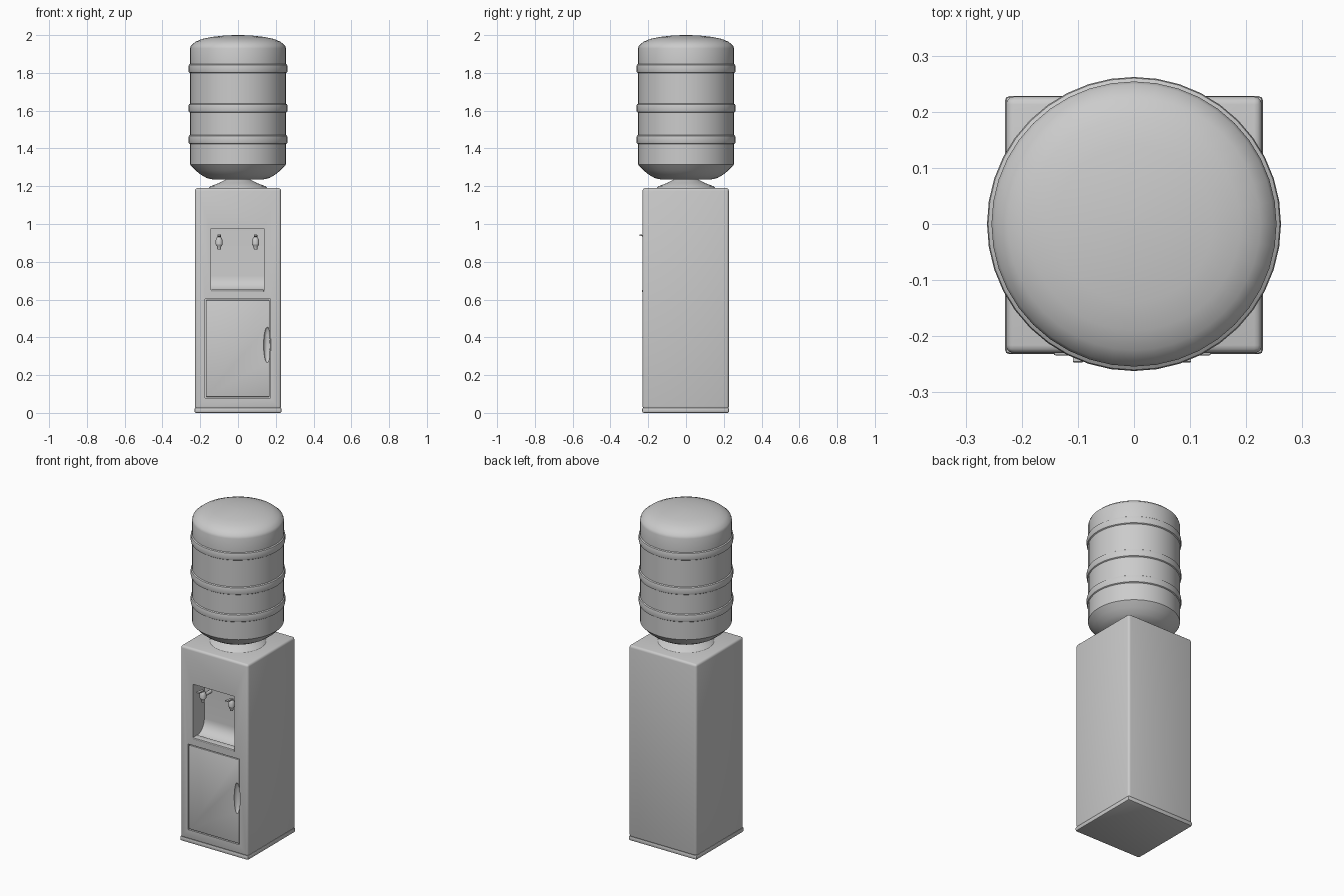
import bpy, bmesh, math
from mathutils import Matrix, Vector

if "Cube" in bpy.data.objects:
    bpy.data.objects.remove(bpy.data.objects["Cube"])


def finish(name, bm):
    bmesh.ops.recalc_face_normals(bm, faces=bm.faces)
    me = bpy.data.meshes.new(name)
    bm.to_mesh(me)
    bm.free()
    ob = bpy.data.objects.new(name, me)
    bpy.context.collection.objects.link(ob)
    return ob


def box(name, lo, hi, bevel=0.0, segments=3):
    lo, hi = Vector(lo), Vector(hi)
    bm = bmesh.new()
    bmesh.ops.create_cube(bm, size=1.0)
    size = hi - lo
    for v in bm.verts:
        v.co = Vector([v.co[i] * size[i] for i in range(3)]) + (lo + hi) / 2
    if bevel:
        bmesh.ops.bevel(bm, geom=bm.edges[:], offset=bevel, segments=segments,
                        profile=0.5, affect='EDGES')
    return finish(name, bm)


def lathe(name, profile, sides=40, matrix=Matrix()):
    """Revolve (radius, height) points about z; open ends are capped."""
    bm = bmesh.new()
    rings = []
    for r, z in profile:
        rings.append([bm.verts.new((r * math.cos(2 * math.pi * i / sides),
                                    r * math.sin(2 * math.pi * i / sides), z))
                      for i in range(sides)])
    for a, b in zip(rings, rings[1:]):
        for i in range(sides):
            j = (i + 1) % sides
            bm.faces.new((a[i], a[j], b[j], b[i]))
    bm.faces.new(rings[0])
    bm.faces.new(rings[-1])
    bm.transform(matrix)
    return finish(name, bm)


def extrude_x(name, profile, x0, x1):
    """Extrude a (y, z) outline along x."""
    bm = bmesh.new()
    face = bm.faces.new([bm.verts.new((x0, y, z)) for y, z in profile])
    ext = bmesh.ops.extrude_face_region(bm, geom=[face])
    verts = [e for e in ext['geom'] if isinstance(e, bmesh.types.BMVert)]
    bmesh.ops.translate(bm, verts=verts, vec=(x1 - x0, 0, 0))
    return finish(name, bm)


def cut(target, cutter):
    mod = target.modifiers.new("cut", 'BOOLEAN')
    mod.operation = 'DIFFERENCE'
    mod.solver = 'EXACT'
    mod.object = cutter
    bpy.context.view_layer.objects.active = target
    bpy.ops.object.modifier_apply(modifier=mod.name)
    bpy.data.objects.remove(cutter)


# Cabinet and base
cabinet = box("cabinet", (-0.228, -0.23, 0.02), (0.228, 0.227, 1.19), 0.014)
box("base", (-0.23, -0.232, 0.0), (0.23, 0.228, 0.028), 0.008, 2)

# Dispensing recess with a curved lower back
arc = [(-0.20 + 0.08 * math.cos(a), 0.725 - 0.08 * math.sin(a))
       for a in [math.pi / 2 * i / 8 for i in range(9)]]
cut(cabinet, extrude_x("recess_cutter",
                       [(-0.3, 0.975), (-0.12, 0.975)] + arc + [(-0.3, 0.645)],
                       -0.143, 0.137))

# Door set in a shallow pocket, with a finger scoop at its right edge
cut(cabinet, box("pocket_cutter", (-0.175, -0.3, 0.08), (0.172, -0.215, 0.602)))
door = box("door", (-0.17, -0.23, 0.085), (0.167, -0.205, 0.597), 0.004, 2)


def scoop():
    bm = bmesh.new()
    bmesh.ops.create_uvsphere(bm, u_segments=24, v_segments=12, radius=1.0)
    bm.transform(Matrix.Translation((0.155, -0.232, 0.36)) @
                 Matrix.Diagonal((0.02, 0.022, 0.095, 1)))
    return finish("scoop_cutter", bm)


cut(door, scoop())
cut(cabinet, scoop())

# Drip tray lip
box("drip_tray", (-0.143, -0.234, 0.64), (0.137, -0.19, 0.652), 0.003, 2)

# Taps: stem from the back wall, spout and tilted lever
for side, x in (("left", -0.1), ("right", 0.093)):
    lathe(side + "_tap_spout",
          [(0.009, 0.865), (0.011, 0.88), (0.019, 0.892), (0.019, 0.912),
           (0.014, 0.925), (0.008, 0.934)], 16,
          Matrix.Translation((x, -0.195, 0)))
    lathe(side + "_tap_stem", [(0.010, 0.0), (0.010, 0.08)], 12,
          Matrix.Translation((x, -0.192, 0.902)) @ Matrix.Rotation(-math.pi / 2, 4, 'X'))
    lever = box(side + "_tap_lever", (-0.009, -0.05, -0.004), (0.009, 0.008, 0.004),
                0.002, 2)
    lever.location = (x, -0.197, 0.934)
    lever.rotation_euler.x = math.radians(-8)

# Collar that carries the bottle
lathe("collar", [(0.16, 1.185), (0.145, 1.2), (0.10, 1.217), (0.065, 1.235),
                 (0.06, 1.25)])

# Bottle with raised bands and domed top
R = 0.254
profile = [(0.05, 1.235), (0.13, 1.235), (0.165, 1.243), (0.195, 1.26),
           (0.225, 1.284), (R, 1.315)]
for z in (1.447, 1.613, 1.823):
    profile += [(R, z - 0.024), (0.26, z - 0.02), (0.262, z - 0.012),
                (0.262, z + 0.012), (0.26, z + 0.02), (R, z + 0.024)]
profile += [(R, 1.93), (0.249, 1.945), (0.225, 1.965), (0.19, 1.98),
            (0.14, 1.990), (0.07, 1.998), (0.012, 2.0)]
lathe("bottle", profile)

# Smooth shading with crisp edges
bpy.ops.object.select_all(action='SELECT')
bpy.context.view_layer.objects.active = cabinet
bpy.ops.object.shade_smooth_by_angle(angle=math.radians(32))
